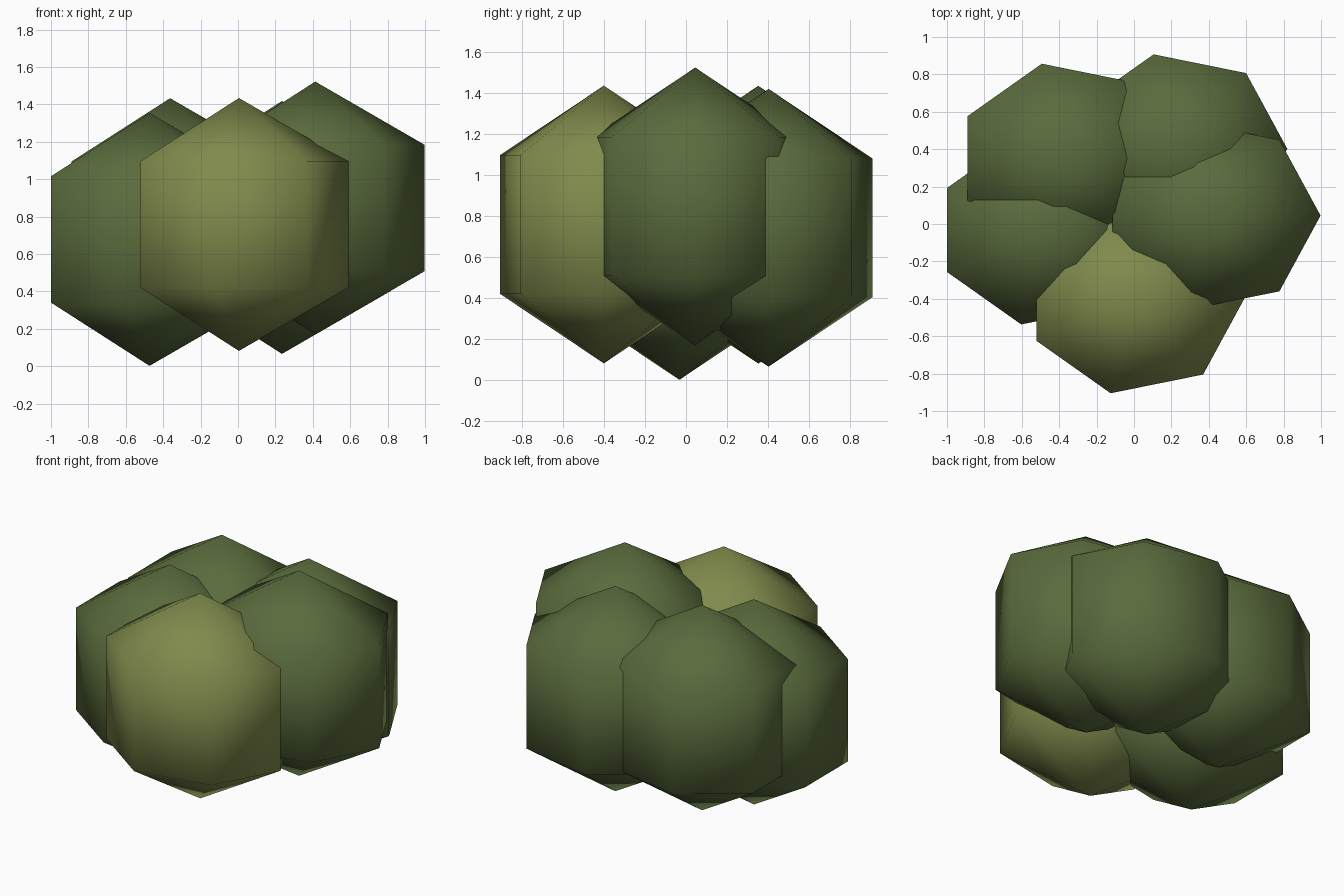
import bpy, bmesh, math

if "Cube" in bpy.data.objects:
    bpy.data.objects.remove(bpy.data.objects["Cube"])

SIDES = 7
RX, RY, RZ = 0.675, 0.598, 0.676   # radii of each leaf clump


def material(name, color):
    m = bpy.data.materials.new(name)
    m.diffuse_color = (*color, 1.0)
    m.use_nodes = True
    m.node_tree.nodes["Principled BSDF"].inputs["Base Color"].default_value = m.diffuse_color
    return m


leaf_green = material("leaf green", (0.102, 0.147, 0.046))
olive_green = material("olive green", (0.215, 0.255, 0.072))


def clump(name, center, mat):
    """Smooth seven-sided sphere with two rings and two poles, a corner towards +x."""
    bm = bmesh.new()
    top = bm.verts.new((0, 0, RZ))
    bottom = bm.verts.new((0, 0, -RZ))
    rings = []
    for polar in (math.pi / 3, 2 * math.pi / 3):
        rings.append([bm.verts.new((RX * math.sin(polar) * math.cos(a),
                                    RY * math.sin(polar) * math.sin(a),
                                    RZ * math.cos(polar)))
                      for a in (2 * math.pi * i / SIDES for i in range(SIDES))])
    upper, lower = rings
    for i in range(SIDES):
        j = (i + 1) % SIDES
        bm.faces.new((top, upper[i], upper[j]))
        bm.faces.new((upper[i], lower[i], lower[j], upper[j]))
        bm.faces.new((bottom, lower[j], lower[i]))
    for f in bm.faces:
        f.smooth = True
    bm.normal_update()
    mesh = bpy.data.meshes.new(name)
    bm.to_mesh(mesh)
    bm.free()
    mesh.materials.append(mat)
    ob = bpy.data.objects.new(name, mesh)
    ob.location = center
    bpy.context.collection.objects.link(ob)


# Five overlapping clumps of the bush
clump("front_clump", (0.005, -0.40, 0.758), olive_green)
clump("right_clump", (0.413, 0.045, 0.846), leaf_green)
clump("left_clump", (-0.473, -0.032, 0.678), leaf_green)
clump("back_left_clump", (-0.363, 0.352, 0.757), leaf_green)
clump("back_right_clump", (0.235, 0.402, 0.742), leaf_green)
